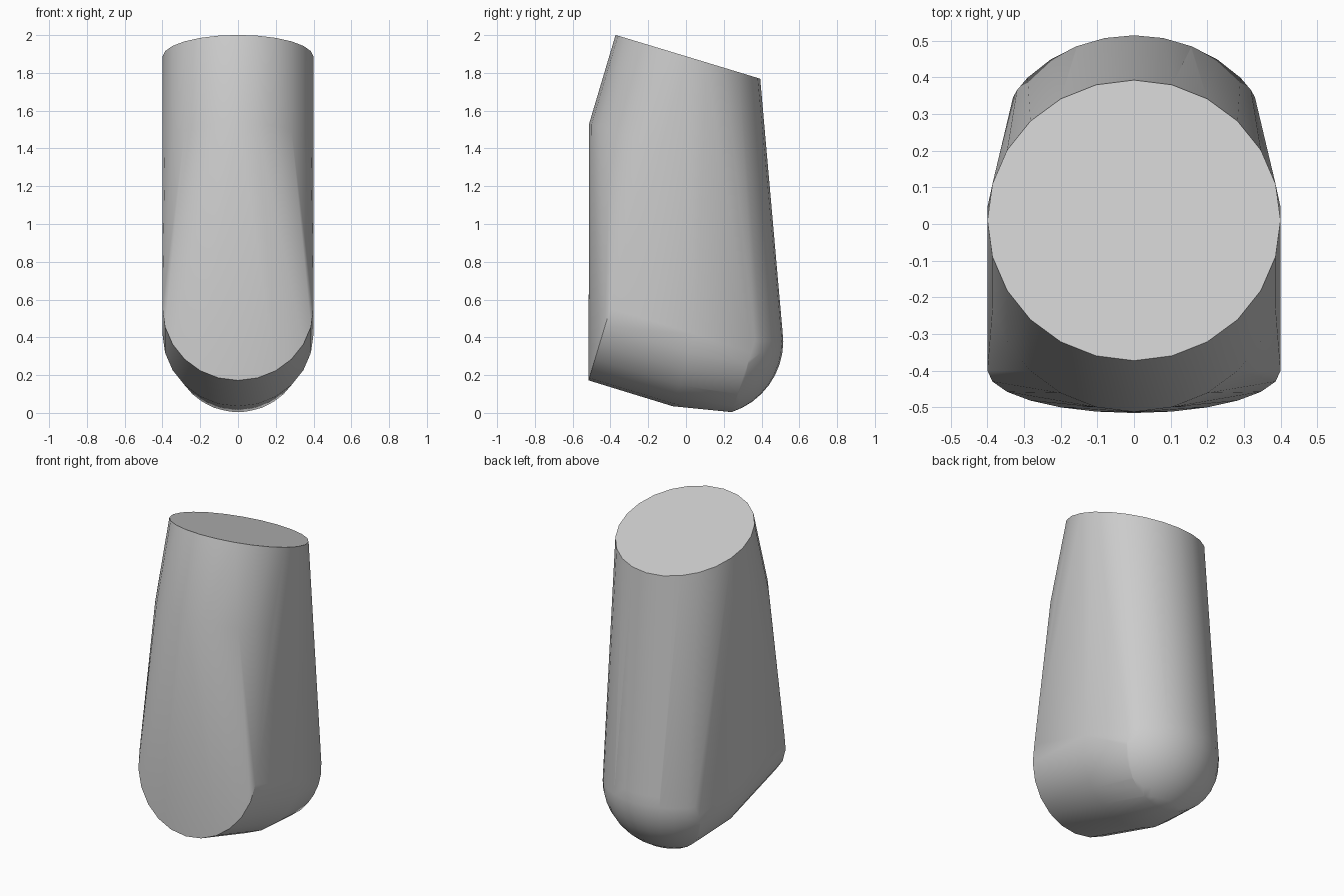
import bpy, bmesh, math
from mathutils import Matrix, Vector

cube = bpy.data.objects.get("Cube")
if cube:
    bpy.data.objects.remove(cube, do_unlink=True)

RADIUS = 0.4
TILT = -math.atan2(0.23, 0.76)      # the whole form leans about x
SIDES = 24

grey = bpy.data.materials.new("light grey")
grey.use_nodes = True
grey.diffuse_color = (0.6, 0.6, 0.6, 1)
grey.node_tree.nodes["Principled BSDF"].inputs["Base Color"].default_value = (0.6, 0.6, 0.6, 1)

bm = bmesh.new()


def ring(y, z, angle):
    """Tilted circle of points centred at (0, y, z)."""
    matrix = Matrix.Translation((0, y, z)) @ Matrix.Rotation(angle, 4, 'X')
    bmesh.ops.create_circle(bm, segments=SIDES, radius=RADIUS, matrix=matrix)


# Upper stub: short cylinder leaning backwards
ring(0.01, 1.885, TILT)
ring(-0.13, 1.415, TILT)

# Lower stub: cylinder running from the front to the middle
ring(-0.40, 0.555, TILT + math.pi / 2)
ring(0.046, 0.418, TILT + math.pi / 2)

# Rounded heel: the rear part of a ball
ball = bmesh.ops.create_uvsphere(
    bm, u_segments=32, v_segments=20, radius=0.395,
    matrix=Matrix.Translation((0, 0.12, 0.38)) @ Matrix.Diagonal((1.04, 1, 1, 1)))["verts"]
edges = {e for v in ball for e in v.link_edges}
faces = {f for v in ball for f in v.link_faces}
bmesh.ops.bisect_plane(bm, geom=ball + list(edges) + list(faces),
                       plane_co=Vector((0, 0.24, 0)), plane_no=Vector((0, 1, -0.33)),
                       clear_inner=True)

# Stretch one skin over all the parts
points = [v.co.copy() for v in bm.verts]
bm.free()
bm = bmesh.new()
for p in points:
    bm.verts.new(p)
bmesh.ops.remove_doubles(bm, verts=bm.verts[:], dist=0.001)
bmesh.ops.convex_hull(bm, input=bm.verts[:])
loose = [v for v in bm.verts if not v.link_faces]
bmesh.ops.delete(bm, geom=loose, context='VERTS')
bmesh.ops.dissolve_limit(bm, angle_limit=math.radians(0.5),
                         verts=bm.verts[:], edges=bm.edges[:])
bmesh.ops.recalc_face_normals(bm, faces=bm.faces[:])

mesh = bpy.data.meshes.new("rounded_body")
bm.to_mesh(mesh)
bm.free()
mesh.materials.append(grey)
body = bpy.data.objects.new("rounded_body", mesh)
bpy.context.collection.objects.link(body)

bpy.ops.object.select_all(action='DESELECT')
body.select_set(True)
bpy.context.view_layer.objects.active = body
bpy.ops.object.shade_smooth_by_angle(angle=math.radians(35))
